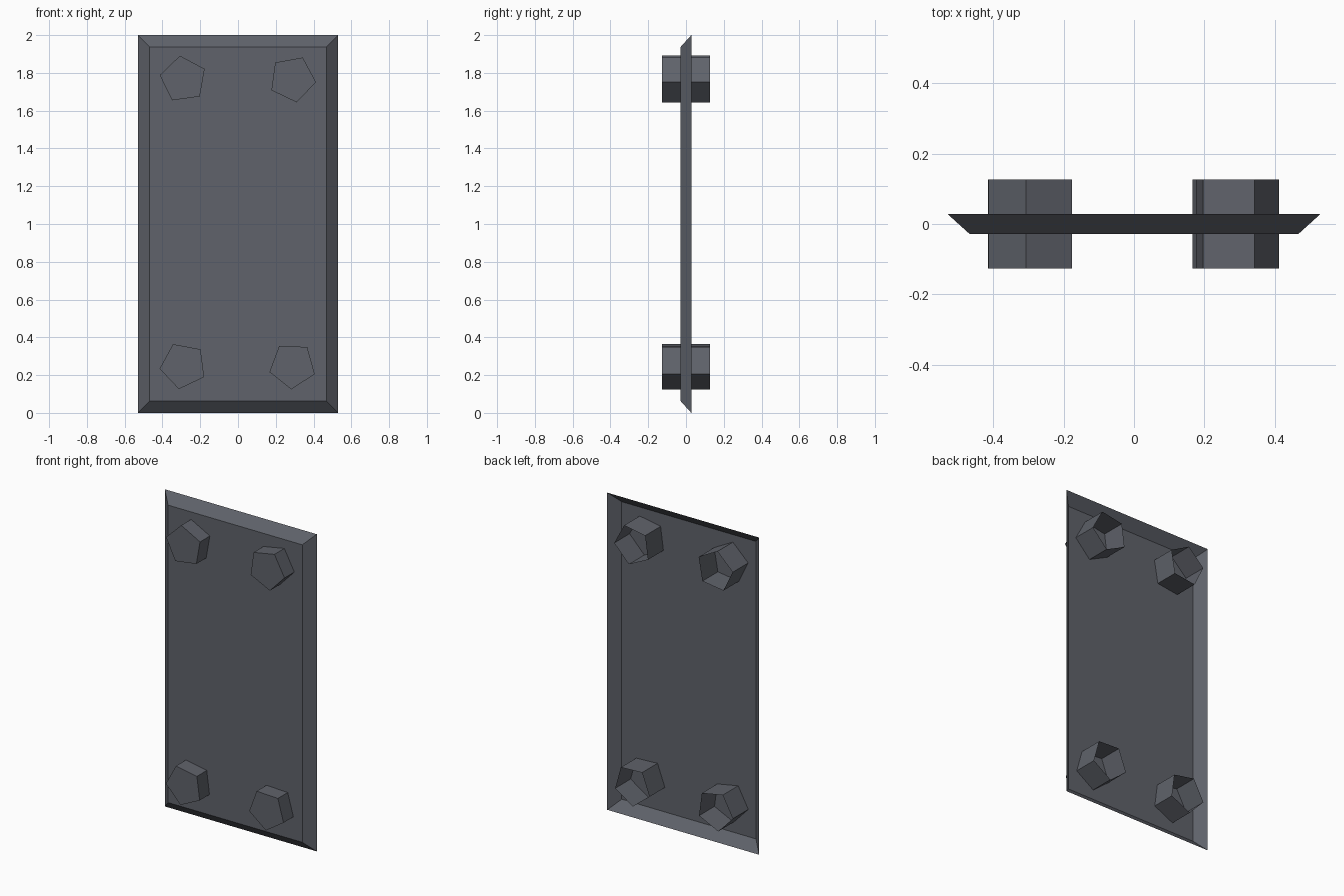
import bpy, bmesh, math

if "Cube" in bpy.data.objects:
    bpy.data.objects.remove(bpy.data.objects["Cube"])

slate = bpy.data.materials.new("slate_grey")
slate.diffuse_color = (0.115, 0.123, 0.145, 1)
slate.use_nodes = True
slate.node_tree.nodes["Principled BSDF"].inputs["Base Color"].default_value = slate.diffuse_color


def make_object(name, front, back):
    """Open-backed shell: capped front outline joined to a back outline."""
    bm = bmesh.new()
    f = [bm.verts.new(p) for p in front]
    b = [bm.verts.new(p) for p in back]
    n = len(f)
    bm.faces.new(f)
    for i in range(n):
        j = (i + 1) % n
        bm.faces.new((f[j], f[i], b[i], b[j]))
    mesh = bpy.data.meshes.new(name)
    bm.to_mesh(mesh)
    bm.free()
    mesh.materials.append(slate)
    ob = bpy.data.objects.new(name, mesh)
    bpy.context.collection.objects.link(ob)
    return ob


def rectangle(half_x, half_z, y):
    return [(sx * half_x, y, 1 + sz * half_z)
            for sx, sz in ((-1, -1), (1, -1), (1, 1), (-1, 1))]


def pentagon(x, z, angle, y, r=0.126):
    return [(x + r * math.cos(math.radians(angle + 72 * i)), y,
             z + r * math.sin(math.radians(angle + 72 * i))) for i in range(5)]


# Shallow panel with flared rim, open at the back
make_object("panel", rectangle(0.468, 0.938, -0.028), rectangle(0.53, 1.0, 0.028))

# Five-sided hollow pegs through each corner, each turned differently
pegs = {
    "peg_top_left": (-0.29, 1.766, 98),
    "peg_top_right": (0.288, 1.768, 64.3),
    "peg_bottom_left": (-0.29, 0.25, 115.5),
    "peg_bottom_right": (0.288, 0.25, 123.5),
}
for name, (x, z, angle) in pegs.items():
    make_object(name, pentagon(x, z, angle, -0.126), pentagon(x, z, angle, 0.126))
